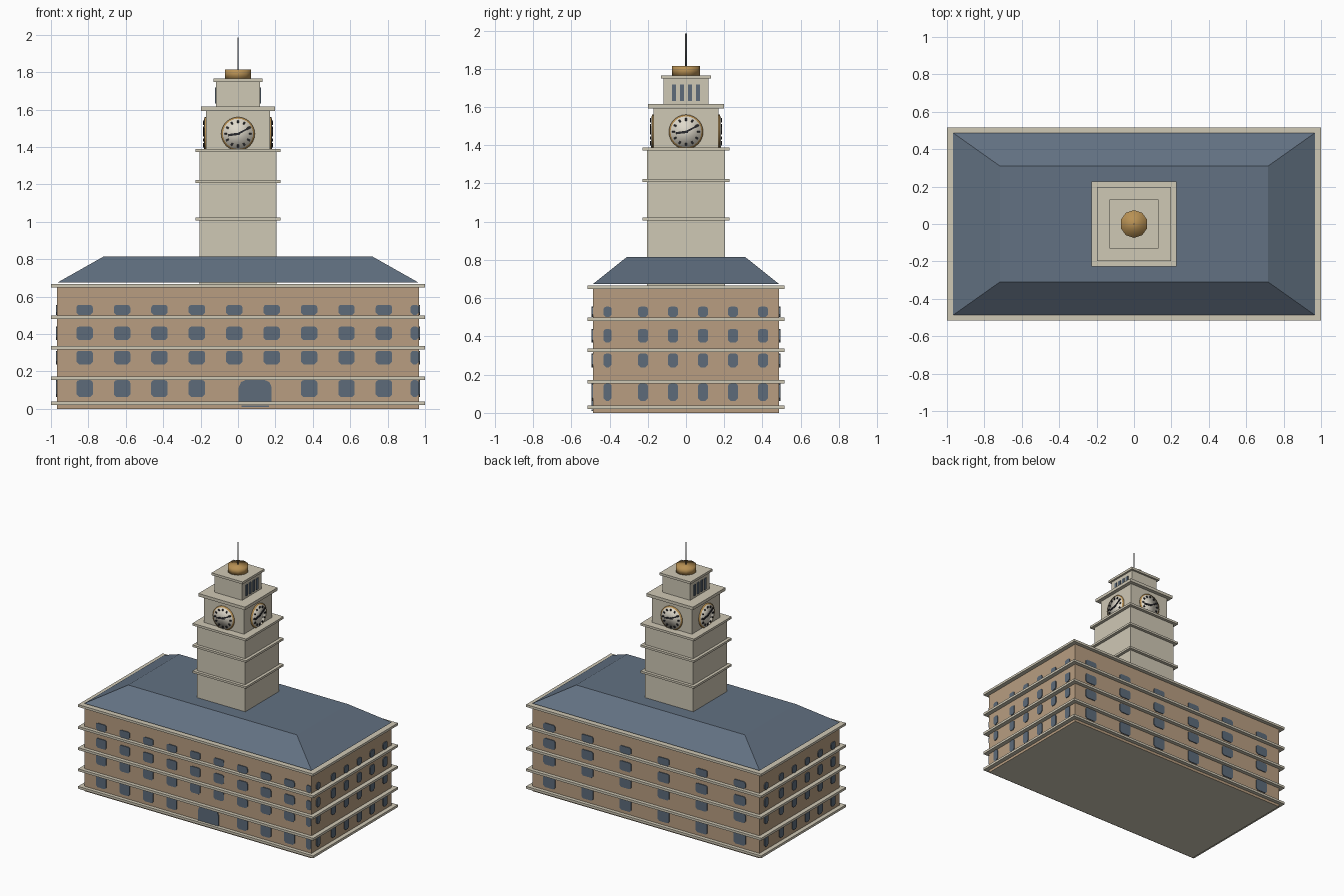
import bpy, bmesh, math
from mathutils import Matrix, Vector

if "Cube" in bpy.data.objects:
    bpy.data.objects.remove(bpy.data.objects["Cube"], do_unlink=True)


def material(name, rgb):
    lin = [(c / 255 / 12.92) if c < 11 else ((c / 255 + 0.055) / 1.055) ** 2.4 for c in rgb]
    m = bpy.data.materials.new(name)
    m.use_nodes = True
    m.diffuse_color = (*lin, 1)
    m.node_tree.nodes["Principled BSDF"].inputs["Base Color"].default_value = (*lin, 1)
    return m


BRICK = material("tan wall", (184, 158, 129))
STONE = material("pale stone", (207, 200, 181))
SLATE = material("slate roof", (98, 113, 130))
GLASS = material("blue grey glass", (93, 107, 122))
GOLD = material("gold", (184, 145, 84))
DIAL = material("ivory dial", (222, 216, 202))
DARK = material("dark hands", (42, 42, 46))
METAL = material("grey metal", (125, 125, 125))


def finish(name, bm, mats, smooth=False):
    bmesh.ops.recalc_face_normals(bm, faces=bm.faces)
    me = bpy.data.meshes.new(name)
    bm.to_mesh(me)
    bm.free()
    for m in mats:
        me.materials.append(m)
    for p in me.polygons:
        p.use_smooth = smooth
    ob = bpy.data.objects.new(name, me)
    bpy.context.collection.objects.link(ob)
    return ob


def add_box(bm, hx, hy, z0, z1):
    m = Matrix.Translation((0, 0, (z0 + z1) / 2)) @ Matrix.Diagonal((2 * hx, 2 * hy, z1 - z0, 1))
    bmesh.ops.create_cube(bm, size=1, matrix=m)


def box(name, hx, hy, z0, z1, mat):
    bm = bmesh.new()
    add_box(bm, hx, hy, z0, z1)
    return finish(name, bm, [mat])


def turn(side):
    # quarter turns: 0 front, 1 model's left (+x), 2 back, 3 model's right (-x)
    return Matrix.Rotation(side * math.pi / 2, 4, "Z")


def add_plate(bm, side, dist, u, z, w, h, cut, thick=0.006, arch=False):
    # thin cut-cornered panel lying on a wall at the given distance
    a, b = w / 2, h / 2
    low = 0 if arch else cut
    pts = [(-a + low, -b), (a - low, -b), (a, -b + low), (a, b - cut),
           (a - cut * 0.3, b - cut * 0.3), (a - cut, b), (-a + cut, b),
           (-a + cut * 0.3, b - cut * 0.3), (-a, b - cut), (-a, -b + low)]
    if arch:
        pts = pts[1:2] + pts[3:9] + pts[0:1]
    rot = turn(side)
    face = bm.faces.new([bm.verts.new(rot @ Vector((u + x, -dist - thick, z + y))) for x, y in pts])
    res = bmesh.ops.extrude_face_region(bm, geom=[face])
    vs = [v for v in res["geom"] if isinstance(v, bmesh.types.BMVert)]
    bmesh.ops.translate(bm, verts=vs, vec=rot @ Vector((0, thick * 1.5, 0)))


# Main block, with a stone underside
WX, WY = 0.967, 0.487
walls = box("walls", WX, WY, 0, 0.655, BRICK)
walls.data.materials.append(STONE)
for p in walls.data.polygons:
    if p.normal.z < -0.5:
        p.material_index = 1

# Stone courses around the block
for i, z in enumerate((0.029, 0.164, 0.327, 0.49, 0.658)):
    box(f"stone_course_{i + 1}", 1.0, 0.515, z - 0.009, z + 0.009, STONE)

# Hipped roof with a flat top
bm = bmesh.new()
add_box(bm, WX, WY, 0.674, 0.815)
for v in bm.verts:
    if v.co.z > 0.7:
        v.co.x *= 0.717 / WX
        v.co.y *= 0.31 / WY
finish("roof", bm, [SLATE])

# Windows: rows are (centre height, height)
ROWS = ((0.108, 0.09), (0.274, 0.072), (0.403, 0.072), (0.528, 0.055))
FRONT = [-0.82 + 0.2 * i for i in range(9)] + [0.945]
BACK = [-0.82 + 0.324 * i for i in range(6)]
END = [-0.41] + [-0.225 + 0.157 * i for i in range(5)]

for name, side, dist, columns, width in (
        ("front_windows", 0, WY, FRONT, 0.088), ("left_windows", 1, WX, END, 0.054),
        ("back_windows", 2, WY, BACK, 0.1), ("right_windows", 3, WX, END, 0.054)):
    bm = bmesh.new()
    for r, (z, h) in enumerate(ROWS):
        for u in columns:
            if side == 0 and r == 0 and -0.1 < u < 0.25:
                continue  # space taken by the door
            w = width * (0.5 if u > 0.9 else 0.8 if u == -0.41 else 1)
            add_plate(bm, side, dist, u, z, w, h, 0.014)
    finish(name, bm, [GLASS])

# Arched entrance and its threshold
bm = bmesh.new()
add_plate(bm, 0, WY, 0.092, 0.096, 0.176, 0.118, 0.04, arch=True)
add_plate(bm, 0, WY, 0.092, 0.014, 0.145, 0.008, 0.001)
finish("entrance", bm, [GLASS])

# Tower stages and cornices: (name, half width, bottom, top)
for name, half, z0, z1 in (
        ("tower_shaft", 0.205, 0.665, 1.376), ("tower_course_low", 0.228, 1.007, 1.023),
        ("tower_course_middle", 0.228, 1.207, 1.223), ("tower_course_top", 0.228, 1.372, 1.389),
        ("clock_stage", 0.17, 1.385, 1.596), ("clock_cornice", 0.198, 1.592, 1.615),
        ("belfry", 0.117, 1.612, 1.752), ("belfry_cornice", 0.132, 1.748, 1.766)):
    box(name, half, half, z0, z1, STONE)

# Belfry openings on the two end faces
bm = bmesh.new()
for side in (1, 3):
    for i in range(4):
        add_plate(bm, side, 0.117, (i - 1.5) * 0.042, 1.675, 0.023, 0.086, 0.001)
finish("belfry_openings", bm, [GLASS])


# Clocks on all four faces
def disc(name, side, radius, depth, mat):
    bm = bmesh.new()
    m = turn(side) @ Matrix.Translation((0, -0.165 - depth / 2, 1.47)) @ Matrix.Rotation(math.pi / 2, 4, "X")
    bmesh.ops.create_cone(bm, cap_ends=True, segments=24, radius1=radius, radius2=radius, depth=depth, matrix=m)
    finish(name, bm, [mat], smooth=True)


def add_bar(bm, side, angle, start, end, width):
    # radial bar on the dial, angle measured clockwise from twelve
    m = (turn(side) @ Matrix.Translation((0, -0.184, 1.47)) @ Matrix.Rotation(angle, 4, "Y")
         @ Matrix.Translation((0, 0, (start + end) / 2)) @ Matrix.Diagonal((width, 0.007, end - start, 1)))
    bmesh.ops.create_cube(bm, size=1, matrix=m)


for side, label in enumerate(("front", "left", "back", "right")):
    disc(f"{label}_clock_rim", side, 0.09, 0.014, GOLD)
    disc(f"{label}_clock_dial", side, 0.081, 0.017, DIAL)
    bm = bmesh.new()
    for hour in range(12):
        add_bar(bm, side, hour * math.pi / 6, 0.058, 0.072, 0.009)
    add_bar(bm, side, math.radians(62), -0.01, 0.076, 0.009)
    add_bar(bm, side, math.radians(262), -0.01, 0.052, 0.012)
    finish(f"{label}_clock_hands", bm, [DARK])

# Gold cap and spire
for name, n, radius, z0, z1, mat in (("gold_cap", 10, 0.074, 1.764, 1.815, GOLD),
                                     ("spire", 8, 0.004, 1.81, 1.985, METAL)):
    bm = bmesh.new()
    bmesh.ops.create_cone(bm, cap_ends=True, segments=n, radius1=radius, radius2=radius, depth=z1 - z0,
                          matrix=Matrix.Translation((0, 0, (z0 + z1) / 2)))
    finish(name, bm, [mat], smooth=True)
